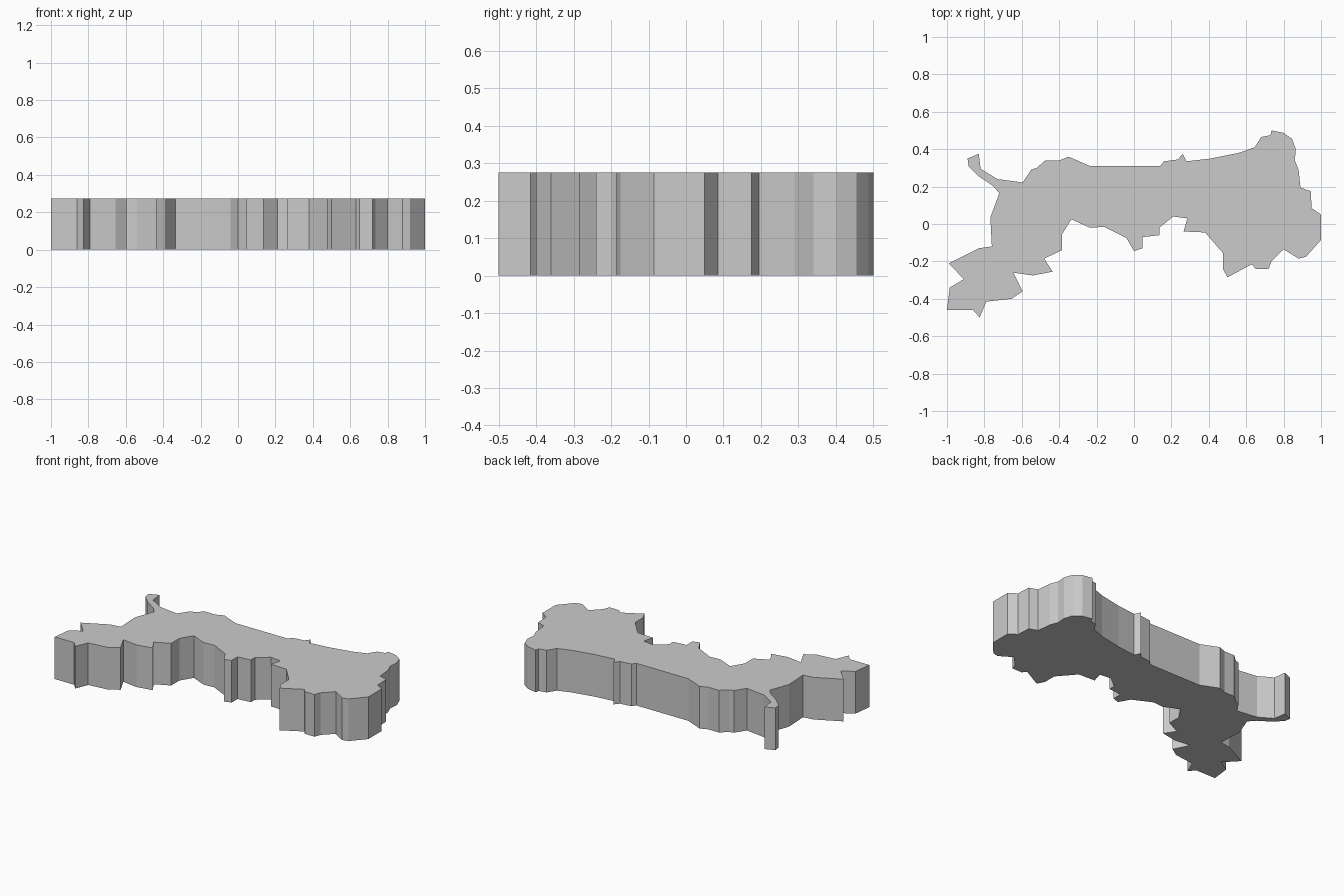
import bpy
import bmesh

HEIGHT = 0.275

# Top-view outline, clockwise from the thin hooked spur
outline = [
    # spur tip and upper edge
    (-.89, .35), (-.83, .375), (-.82, .295), (-.73, .24), (-.595, .222),
    (-.55, .29), (-.52, .30), (-.475, .34), (-.40, .34), (-.35, .36), (-.235, .31),
    (.14, .31), (.16, .335), (.235, .345), (.26, .375), (.28, .335),
    (.41, .35), (.56, .38), (.645, .41), (.68, .465), (.73, .475), (.735, .50),
    # right end
    (.80, .487), (.845, .455), (.865, .40), (.86, .34), (.88, .29),
    (.89, .195), (.945, .175), (.95, .085), (1, .05), (1, -.085),
    (.92, -.175), (.88, -.185), (.80, -.135), (.735, -.20), (.72, -.24),
    # lower edge
    (.65, -.24), (.63, -.215), (.50, -.285), (.475, -.24), (.475, -.155), (.38, -.045),
    (.265, -.04), (.285, .03), (.21, .04), (.135, -.02), (.135, -.06),
    (.045, -.07), (.045, -.13), (0, -.145), (-.04, -.075), (-.16, -.015),
    (-.235, -.02), (-.335, .025), (-.385, -.055), (-.385, -.14), (-.48, -.185),
    (-.435, -.255), (-.54, -.275), (-.645, -.26), (-.595, -.36),
    # left end
    (-.655, -.40), (-.79, -.415), (-.825, -.50), (-.86, -.46), (-1, -.46),
    (-.985, -.34), (-.91, -.295), (-.99, -.21), (-.83, -.13),
    (-.76, -.12), (-.768, .035), (-.72, .165),
]
# lower edge of the spur
spur = [(-.755, .205), (-.83, .255), (-.885, .31)]

# Flat plate extruded straight up
bm = bmesh.new()
base = bm.faces.new([bm.verts.new((x, y, 0)) for x, y in outline + spur])
result = bmesh.ops.extrude_face_region(bm, geom=[base], use_keep_orig=True)
top = [v for v in result["geom"] if isinstance(v, bmesh.types.BMVert)]
bmesh.ops.translate(bm, verts=top, vec=(0, 0, HEIGHT))
bmesh.ops.recalc_face_normals(bm, faces=bm.faces)
mesh = bpy.data.meshes.new("outline_plate")
bm.to_mesh(mesh)
bm.free()
bpy.context.collection.objects.link(bpy.data.objects.new("outline_plate", mesh))
